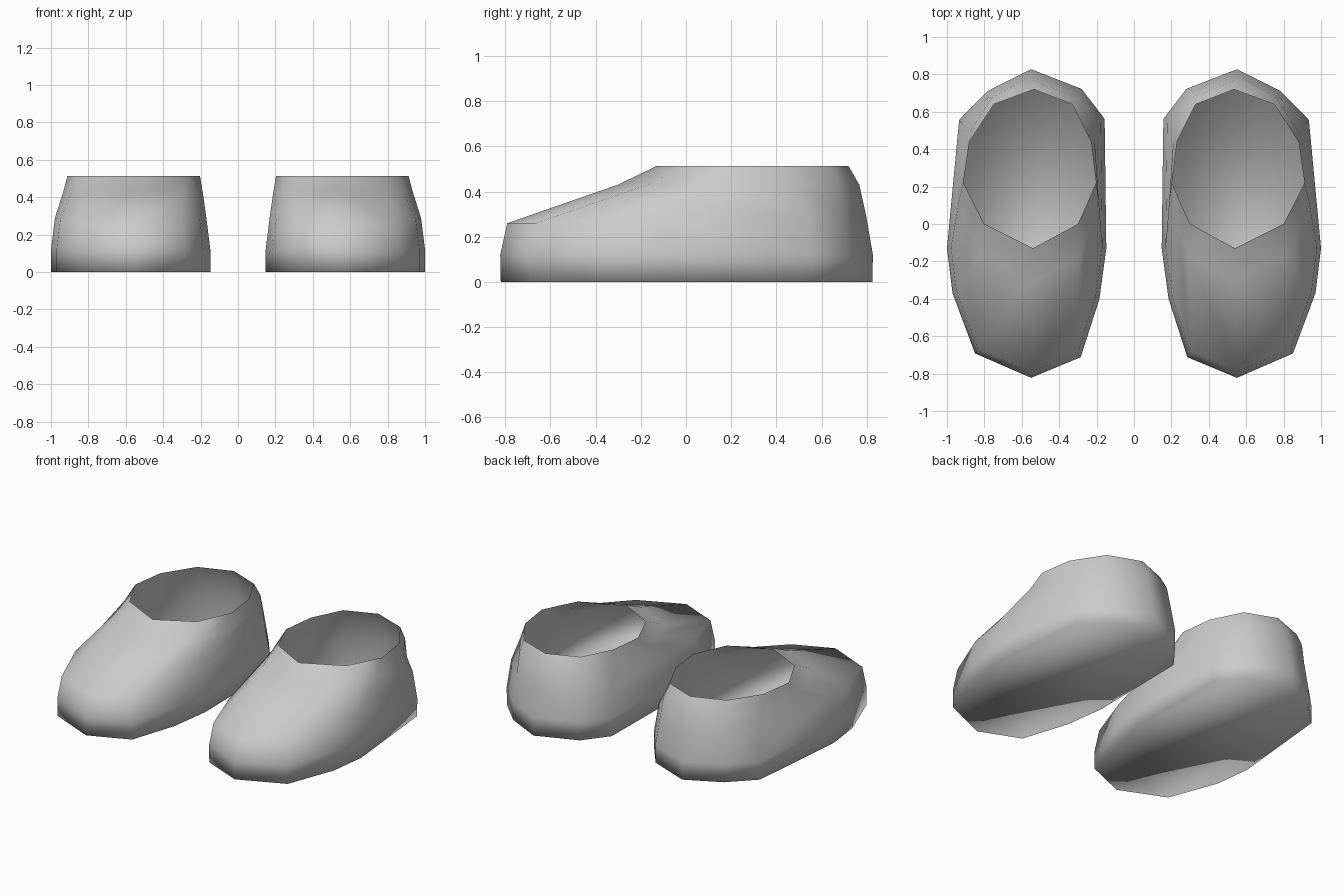
import bpy, bmesh

if "Cube" in bpy.data.objects:
    bpy.data.objects.remove(bpy.data.objects["Cube"])

# Twelve-sided plan outlines of the right-hand shoe, from heel around the outer side
SOLE = [(.55, .825), (.78, .71), (.935, .555), (1, -.13), (.97, -.37), (.85, -.69),
        (.55, -.82), (.285, -.71), (.185, -.40), (.148, -.13), (.157, .56), (.28, .72)]
RIM = [(.535, .72), (.75, .64), (.88, .44), (.912, .22), (.857, .11), (.80, 0),
       (.54, -.13), (.30, 0), (.25, .11), (.203, .22), (.23, .44), (.33, .64)]
# Height of the bend where the side wall turns into the upper
BEND_Z = [.30, .30, .30, .29, .28, .26, .26, .26, .28, .29, .30, .30]


def scaled(pts, sx, sy, cx=.57):
    return [(cx + (x - cx) * sx, y * sy) for x, y in pts]


def build_shoe(name, side):
    bend = scaled(SOLE, .95, .965)
    collar = []
    for i, ((rx, ry), (sx, sy)) in enumerate(zip(RIM, SOLE)):
        t = .45 if i in (11, 0, 1) else .25
        collar.append((rx + (sx - rx) * t, ry + (sy - ry) * t, .43))
    rings = [
        [(x, y, 0) for x, y in SOLE],
        [(x, y, .12) for x, y in scaled(SOLE, 1, 1.003)],
        [(x, y, z) for (x, y), z in zip(bend, BEND_Z)],
        collar,
        [(x, y, .513) for x, y in RIM],
    ]
    bm = bmesh.new()
    loops = [[bm.verts.new((side * x, y, z)) for x, y, z in r] for r in rings]
    # Walls and upper
    for lo, hi in zip(loops, loops[1:]):
        for i in range(12):
            j = (i + 1) % 12
            bm.faces.new((lo[i], lo[j], hi[j], hi[i]))
    # Closed sole; the foot opening stays open
    bm.faces.new(loops[0])
    bmesh.ops.recalc_face_normals(bm, faces=bm.faces)
    # Make sure the sole faces down
    bm.normal_update()
    if bm.faces[:][-1].normal.z > 0:
        bmesh.ops.reverse_faces(bm, faces=bm.faces)
    for f in bm.faces:
        f.smooth = True
    mesh = bpy.data.meshes.new(name)
    bm.to_mesh(mesh)
    bm.free()
    obj = bpy.data.objects.new(name, mesh)
    bpy.context.collection.objects.link(obj)


# Mirrored pair
build_shoe("shoe_right", 1)
build_shoe("shoe_left", -1)
